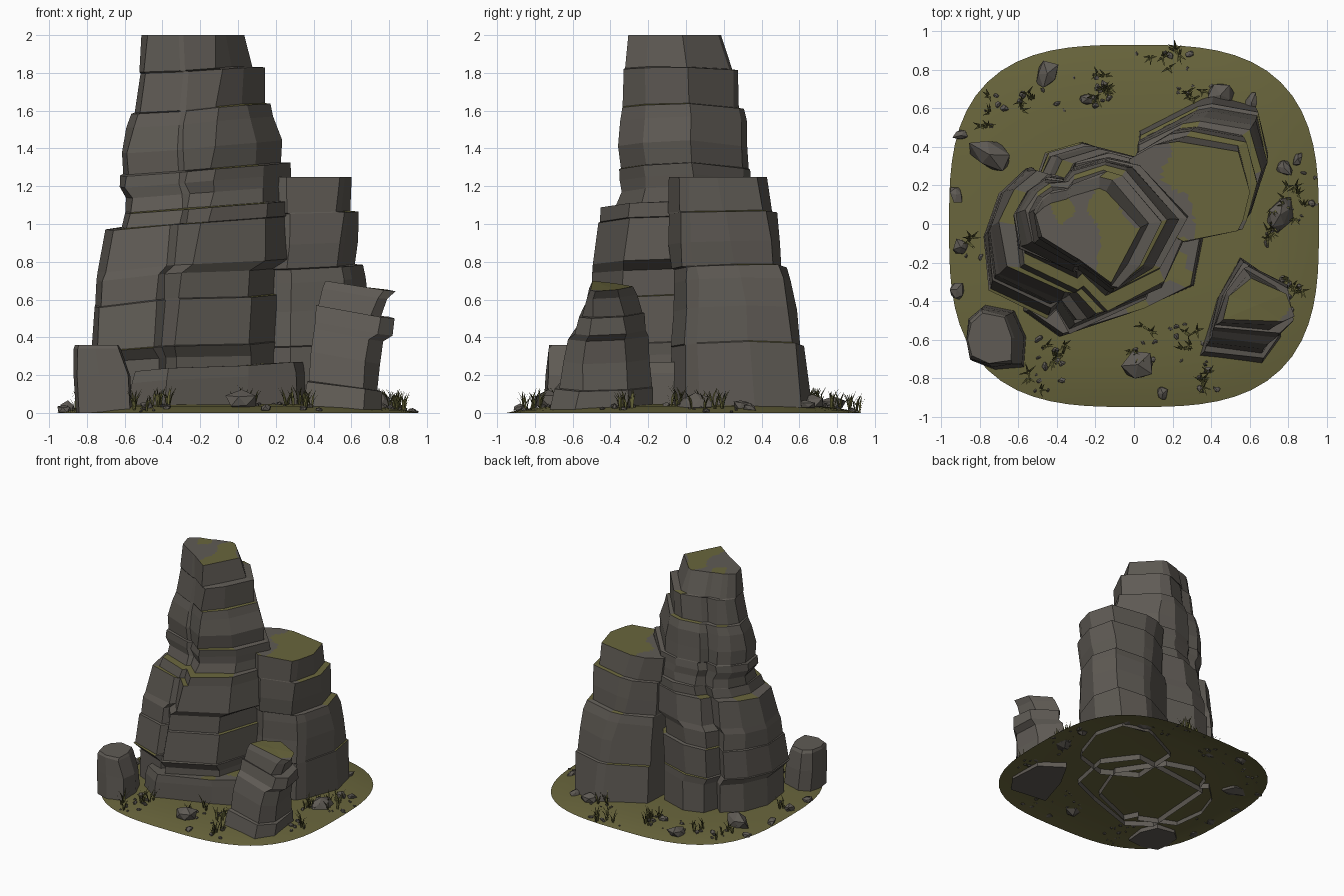
import bpy, bmesh, math, random
from mathutils import Vector, noise, Matrix

random.seed(7)
cube = bpy.data.objects.get("Cube")
if cube:
    bpy.data.objects.remove(cube, do_unlink=True)


def make_material(name, rgb):
    mat = bpy.data.materials.new(name)
    mat.use_nodes = True
    mat.diffuse_color = (*rgb, 1)
    bsdf = mat.node_tree.nodes["Principled BSDF"]
    bsdf.inputs["Base Color"].default_value = (*rgb, 1)
    bsdf.inputs["Roughness"].default_value = 0.9
    return mat


ROCK = make_material("grey_rock", (0.115, 0.104, 0.09))
MOSS = make_material("olive_moss", (0.14, 0.13, 0.045))
GRASS = make_material("dark_grass", (0.11, 0.107, 0.033))


def finish(name, bm, *mats):
    mesh = bpy.data.meshes.new(name)
    bm.to_mesh(mesh)
    bm.free()
    for mat in mats:
        mesh.materials.append(mat)
    obj = bpy.data.objects.new(name, mesh)
    bpy.context.collection.objects.link(obj)
    return obj


def lerp(a, b, t):
    return a + (b - a) * t


# Rounded square dome of the ground
POWER = 3.0
RX, RY, MID_Y = 0.96, 0.94, -0.01


def dome(r):
    return 0.048 * max(0, 1 - r ** 5)


def ground_z(x, y):
    return dome((abs(x / RX) ** POWER + abs((y - MID_Y) / RY) ** POWER) ** (1 / POWER))


def strata(name, low_plan, high_plan, rings, tilt=0.0, level_top=True,
           moss=lambda c: -1, bottom=False, rough=0.006):
    """Stack unit plan outlines into bounds (z, x0, x1, y0, y1), then cap the top."""
    bm = bmesh.new()
    top = rings[-1][0]
    loops = []
    for z, x0, x1, y0, y1 in rings:
        t = z / top
        env = min(1, 4 * t) * (min(1, 8 * (1 - t)) if level_top else 1)
        loop = []
        for (u0, v0), (u1, v1) in zip(low_plan, high_plan):
            x = lerp(x0, x1, lerp(u0, u1, t * t)) + random.uniform(-rough, rough)
            y = lerp(y0, y1, lerp(v0, v1, t * t)) + random.uniform(-rough, rough)
            lift = tilt * (x - lerp(x0, x1, 0.7)) + 0.015 * noise.noise((x * 3, y * 3, z))
            loop.append(bm.verts.new((x, y, z + env * lift)))
        loops.append(loop)
    n = len(low_plan)
    for a, b in zip(loops, loops[1:]):
        for i in range(n):
            j = (i + 1) % n
            bm.faces.new((a[i], a[j], b[j], b[i]))
    if bottom:
        bm.faces.new(loops[0][::-1])
    # Finely divided cap, so that moss patches have soft outlines
    cap = bm.faces.new([bm.verts.new(v.co) for v in loops[-1]])
    fan = bmesh.ops.poke(bm, faces=[cap])["faces"]
    edges = list({e for f in fan for e in f.edges})
    bmesh.ops.subdivide_edges(bm, edges=edges, cuts=9, use_grid_fill=True)
    bm.normal_update()
    for f in bm.faces:
        c = f.calc_center_median()
        if f.normal.z > 0.85 and noise.noise(c * 5) + moss(c) > 0:
            f.material_index = 1
    return finish(name, bm, ROCK, MOSS)


# Domed ground sheet
bm = bmesh.new()
centre = bm.verts.new((0, MID_Y, dome(0)))
previous = None
for r in (0.3, 0.6, 0.75, 0.85, 0.93, 1):
    loop = []
    for i in range(72):
        a = math.tau * i / 72
        c, s = math.cos(a), math.sin(a)
        k = r / (abs(c) ** POWER + abs(s) ** POWER) ** (1 / POWER)
        loop.append(bm.verts.new((RX * k * c, RY * k * s + MID_Y, dome(r))))
    for i in range(72):
        j = (i + 1) % 72
        if previous:
            bm.faces.new((previous[i], loop[i], loop[j], previous[j]))
        else:
            bm.faces.new((centre, loop[i], loop[j]))
    previous = loop
for f in bm.faces:
    f.smooth = True
finish("mossy_ground", bm, MOSS)


# Moss on the tower: patches on the summit, and on ledges mostly at the left
def tower_moss(c):
    if c.z > 1.95:
        return -0.04
    return 0.2 if c.x < -0.5 and 0.9 < c.z < 1.15 else -0.12


# Main tower, with a cleft down the front and another down the back
strata("main_tower",
       [(0, .5), (.03, .22), (.34, .07), (.38, .12), (.44, 0), (.86, .18), (1, .55),
        (.75, .93), (.5, 1), (.33, .95), (.28, .82), (.22, .87), (.08, .73)],
       [(0, .7), (.05, .47), (.36, .26), (.4, .24), (.72, 0), (.82, .2), (1, .57),
        (.68, .97), (.6, 1), (.35, .91), (.3, .87), (.14, .84), (.08, .8)],
       [(0, -.74, .2, -.52, .42), (.3, -.74, .2, -.52, .42), (.36, -.78, .2, -.57, .42),
        (.365, -.77, .2, -.55, .41), (.61, -.76, .21, -.52, .42), (.615, -.75, .19, -.5, .4),
        (.75, -.75, .2, -.5, .4), (.8, -.74, .3, -.49, .4), (1.02, -.7, .29, -.46, .39),
        (1.025, -.62, .29, -.46, .37), (1.1, -.6, .29, -.45, .37), (1.105, -.6, .27, -.37, .35),
        (1.18, -.59, .27, -.34, .34), (1.24, -.63, .28, -.35, .34), (1.3, -.62, .28, -.35, .34),
        (1.305, -.61, .23, -.34, .33), (1.42, -.62, .24, -.36, .33), (1.55, -.59, .19, -.35, .32),
        (1.62, -.56, .17, -.34, .31), (1.625, -.55, .14, -.33, .28), (1.82, -.52, .14, -.33, .27),
        (1.825, -.52, .07, -.32, .25), (2, -.51, .03, -.3, .19)],
       tilt=0.07, moss=tower_moss)

# Low ledge at the foot of the tower
plinth = [(0, .15), (.2, 0), (.66, .16), (.93, .3), (1, .7), (.8, 1), (.05, .9)]
strata("tower_foot", plinth, plinth,
       [(0, -.58, .38, -.58, .3), (.2, -.56, .37, -.58, .3), (.26, -.55, .36, -.57, .28)],
       tilt=0.06, level_top=False, moss=lambda c: -0.15)

# Shorter column at the back
strata("back_column",
       [(.05, .75), (0, .2), (.4, 0), (.8, .1), (.86, .2), (1, .6), (.92, .93), (.6, 1), (.5, .97)],
       [(0, .82), (0, .3), (.45, 0), (.9, .1), (.94, .2), (1, .5), (.9, .9), (.4, 1), (.2, .97)],
       [(0, 0, .69, -.08, .67), (.36, 0, .7, -.08, .63), (.365, 0, .69, -.08, .61),
        (.55, 0, .69, -.06, .59), (.7, 0, .68, -.06, .56), (.77, 0, .66, -.06, .54),
        (.775, 0, .62, -.08, .51), (.9, 0, .63, -.09, .5), (1.06, 0, .64, -.09, .48),
        (1.065, -.01, .6, -.09, .45), (1.25, -.02, .6, -.09, .43)],
       tilt=0.04, moss=lambda c: (c.x - 0.2) * 3 if c.z > 1.2 else 0)

# Leaning outcrop at the front
strata("front_outcrop",
       [(0, .08), (.78, 0), (1, .25), (.96, .75), (.5, 1), (.2, .6)],
       [(0, .08), (.85, 0), (1, .15), (.9, .65), (.4, 1), (.1, .6)],
       [(0, .34, .76, -.73, -.17), (.13, .36, .76, -.7, -.17), (.135, .37, .74, -.67, -.18),
        (.28, .39, .75, -.65, -.19), (.4, .4, .77, -.62, -.2), (.43, .41, .82, -.59, -.21),
        (.52, .42, .83, -.57, -.22), (.525, .43, .76, -.55, -.23), (.62, .45, .79, -.53, -.26),
        (.66, .46, .83, -.51, -.28)],
       tilt=-0.15, level_top=False, bottom=True,
       moss=lambda c: (0.7 - c.x) * 3 if c.z > 0.57 else -1)

# Squat boulder at the front
squat = [(0, .45), (.08, .12), (.45, 0), (.95, .03), (1, .5), (.8, .92), (.3, 1), (.05, .8)]
strata("squat_boulder", squat, squat,
       [(0, -.86, -.56, -.75, -.42), (.2, -.87, -.57, -.74, -.43),
        (.34, -.87, -.62, -.73, -.45), (.36, -.86, -.63, -.72, -.46)], bottom=True)


# Loose stones: angular lumps half sunk in the ground
def add_stone(bm, x, y, size):
    lump = bmesh.ops.create_icosphere(bm, subdivisions=1, radius=size)["verts"]
    turn = Matrix.Rotation(random.uniform(0, math.tau), 3, 'Z')
    squash = Vector((random.uniform(.7, 1), random.uniform(1, 1.4), random.uniform(.6, .9)))
    base = Vector((x, y, ground_z(x, y) + size * 0.25))
    for v in lump:
        v.co = turn @ (v.co * squash * random.uniform(.65, 1.15)) + base
        v.co.z = max(v.co.z, 0)


bm = bmesh.new()
for x, y, size in [(-.45, .78, .075), (-.75, .36, .1), (.76, .05, .095), (.02, -.73, .105),
                   (.45, .67, .08), (-.9, -.12, .05), (-.92, -.34, .045), (-.24, .65, .045),
                   (.61, .63, .045), (.78, .29, .045), (.15, -.88, .035), (-.92, .15, .04),
                   (-.9, .46, .04), (.85, .34, .035)]:
    add_stone(bm, x, y, size)
finish("boulders", bm, ROCK)

# Clumps of grass and pebbles around the rim
clumps = [(.12, .88), (-.15, .75), (.86, .16), (.84, -.32), (-.78, .58), (-.42, -.7),
          (-.9, -.12), (.3, .68), (.28, -.58), (-.48, -.8), (.22, .9), (.06, -.63),
          (.4, -.79), (-.55, .65), (.8, .08), (-.2, .66), (.72, -.02)]


def scatter(count, spread):
    for x, y in clumps:
        for _ in range(count):
            px, py = x + random.gauss(0, spread), y + random.gauss(0, spread)
            if ground_z(px, py) > 0.002:
                yield px, py


bm = bmesh.new()
for x, y in scatter(6, 0.06):
    add_stone(bm, x, y, random.uniform(0.008, 0.024))
finish("pebbles", bm, ROCK)

# Bent, tapering blades of grass
bm = bmesh.new()
for x, y in scatter(4, 0.04):
    for _ in range(5):
        a = random.uniform(0, math.tau)
        out = Vector((math.cos(a), math.sin(a), 0))
        side = Vector((-out.y, out.x, 0)) * 0.005
        h = random.uniform(0.05, 0.11)
        root = Vector((x, y, ground_z(x, y))) + out * 0.005
        mid = root + out * h * 0.15 + Vector((0, 0, h * 0.6))
        tip = root + out * h * 0.45 + Vector((0, 0, h))
        a0, a1, b0, b1, c = [bm.verts.new(p) for p in
                             (root - side, root + side, mid - side, mid + side, tip)]
        bm.faces.new((a0, a1, b1, b0))
        bm.faces.new((b0, b1, c))
finish("grass_tufts", bm, GRASS)
